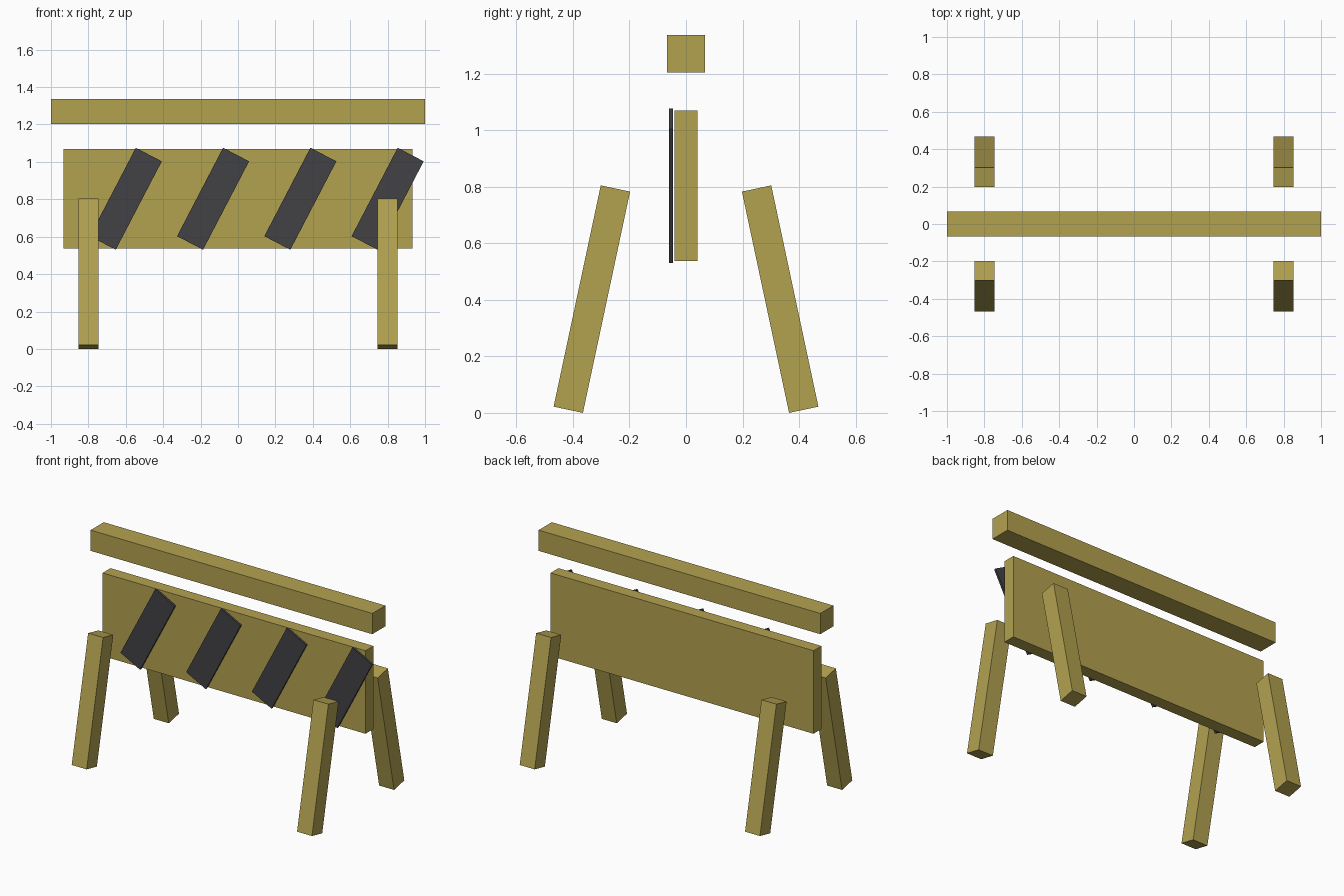
import bpy

if "Cube" in bpy.data.objects:
    bpy.data.objects.remove(bpy.data.objects["Cube"])


def material(name, color):
    m = bpy.data.materials.new(name)
    m.diffuse_color = (*color, 1)
    m.use_nodes = True
    m.node_tree.nodes["Principled BSDF"].inputs["Base Color"].default_value = m.diffuse_color
    return m


wood = material("ochre_wood", (0.45, 0.36, 0.08))
dark = material("dark_paint", (0.055, 0.053, 0.06))


def box(name, size, location, mat, rotation=(0, 0, 0)):
    bpy.ops.mesh.primitive_cube_add(size=1, location=location, rotation=rotation)
    ob = bpy.context.object
    ob.name = name
    ob.scale = size
    ob.data.materials.append(mat)
    return ob


# Top rail and broad warning board
box("top_rail", (2.0, 0.133, 0.133), (0, 0, 1.27), wood)
box("board", (1.867, 0.08, 0.533), (0, 0, 0.803), wood)

# Slanted stripes just in front of the board
for i in range(4):
    box(f"stripe_{i + 1}", (0.157, 0.0133, 0.533),
        (-0.6 + i * 0.4667, -0.0535, 0.803), dark, (0, 0.48, 0))

# Four splayed legs
for side, sx in (("left", -1), ("right", 1)):
    for end, sy in (("front", -1), ("back", 1)):
        box(f"{end}_{side}_leg", (0.106, 0.106, 0.8),
            (sx * 0.8, sy * 0.333, 0.4023), wood, (sy * 0.21, 0, 0))
